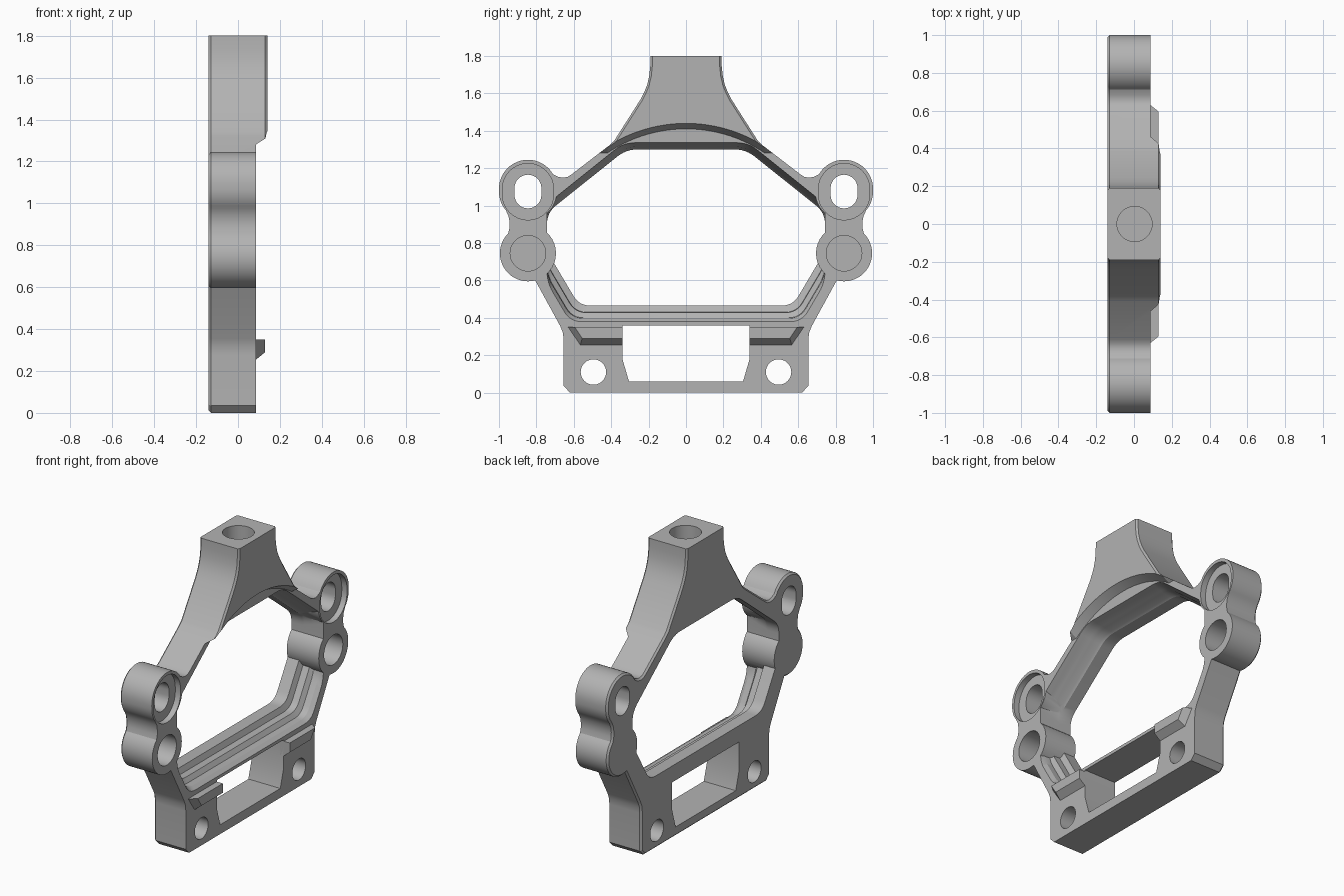
import bpy, bmesh
from math import sin, cos, radians, sqrt
from mathutils import Vector

if "Cube" in bpy.data.objects:
    bpy.data.objects.remove(bpy.data.objects["Cube"])

BACK, FACE, PAD = -0.14, 0.087, 0.14   # plate thickness runs along x

grey = bpy.data.materials.new("plain grey")
grey.use_nodes = True
grey.diffuse_color = (0.45, 0.45, 0.45, 1)
grey.node_tree.nodes["Principled BSDF"].inputs["Base Color"].default_value = (0.45, 0.45, 0.45, 1)


def arc(cy, cz, r, a0, a1, n=16):
    steps = [radians(a0 + (a1 - a0) * i / n) for i in range(n + 1)]
    return [(cy + r * cos(a), cz + r * sin(a)) for a in steps]


def mirrored(half):
    return half + [(-y, z) for y, z in reversed(half)]


def rounded(pts, reach, n=6):
    """Replace each corner with a small curve."""
    out = []
    for i, p in enumerate(pts):
        p = Vector(p)
        a, b = Vector(pts[i - 1]) - p, Vector(pts[(i + 1) % len(pts)]) - p
        a, b = p + a.normalized() * reach, p + b.normalized() * reach
        for k in range(n + 1):
            t = k / n
            q = a * (1 - t) ** 2 + p * 2 * t * (1 - t) + b * t * t
            out.append((q.x, q.y))
    return out


def loft(name, sections, bevel=0):
    """Solid through matching (y, z) outlines placed along x."""
    bm = bmesh.new()
    rings = [[bm.verts.new((x, y, z)) for y, z in pts] for x, pts in sections]
    for r, s in zip(rings, rings[1:]):
        for i in range(len(r)):
            bm.faces.new((r[i - 1], r[i], s[i], s[i - 1]))
    bm.faces.new(rings[0])
    bm.faces.new(rings[-1])
    bmesh.ops.recalc_face_normals(bm, faces=bm.faces)
    if bevel:
        rim = [e for e in bm.edges
               if abs(e.verts[0].co.x - e.verts[1].co.x) < 1e-5
               and min(v.co.z for v in e.verts) < 1.79]
        bmesh.ops.bevel(bm, geom=rim, offset=bevel, segments=1, affect='EDGES')
    mesh = bpy.data.meshes.new(name)
    bm.to_mesh(mesh)
    bm.free()
    mesh.materials.append(grey)
    obj = bpy.data.objects.new(name, mesh)
    bpy.context.collection.objects.link(obj)
    return obj


def prism(name, x0, x1, pts):
    return loft(name, [(x0, pts), (x1, pts)])


def cut(target, cutter):
    mod = target.modifiers.new("cut", 'BOOLEAN')
    mod.operation, mod.solver, mod.object = 'DIFFERENCE', 'EXACT', cutter
    bpy.context.view_layer.objects.active = target
    bpy.ops.object.modifier_apply(modifier=mod.name)
    bpy.data.objects.remove(cutter)


def slot(cy, z0, z1, r):
    return arc(cy, z1, r, 0, 180) + arc(cy, z0, r, 180, 360)


# Outer silhouette: neck, arm, two lugs, leg and foot
LUG = 0.845
half = [(0.19, 1.8), (0.191, 1.745), (0.197, 1.69), (0.208, 1.645), (0.224, 1.605),
        (0.245, 1.565), (0.283, 1.505), (0.385, 1.345), (0.41, 1.322),
        (0.61, 1.168), (0.632, 1.154), (0.657, 1.149), (0.683, 1.154)]
half += arc(LUG, 1.09, 0.155, 150, 0, 20)
half += arc(LUG, 1.075, 0.155, -4, -40, 6)
half += [(0.949, 0.945), (0.943, 0.91), (0.944, 0.88)]
half += arc(LUG, 0.745, 0.15, 45, -105, 20)
half += [(0.672, 0.355), (0.658, 0.32), (0.654, 0.28), (0.654, 0.035), (0.62, 0)]
frame = loft("frame", [(BACK, mirrored(half)), (PAD, mirrored(half))], bevel=0.011)


# Thin the plate below the arched shoulder of the neck
def below_arch(r):
    top = [(y, 0.66 + sqrt(r * r - y * y)) for y in [0.42 * i / 16 for i in range(1, 17)]]
    return mirrored(top + [(1.2, top[-1][1]), (1.2, -0.2)])


cut(frame, loft("arch_cutter", [(FACE, below_arch(0.75)), (0.2, below_arch(0.813))]))


# Main opening, stepped and widening towards the face
def opening(t, b):
    return rounded(mirrored([(0.32 + 0.37 * t, 1.30 + t), (0.743, 0.962 + 1.28 * t),
                             (0.743, 0.756 - 1.96 * b), (0.571 + 0.57 * b, 0.465 - b)]), 0.06)


hole = loft("opening_cutter", [(-0.25, opening(0, 0)), (-0.06, opening(0, 0)),
                               (-0.045, opening(0.008, 0.035)), (0.0, opening(0.015, 0.037)),
                               (0.02, opening(0.022, 0.065)), (0.06, opening(0.03, 0.068)),
                               (FACE, opening(0.036, 0.085)), (0.25, opening(0.036, 0.085))])
# Keep the lugs bulging into the opening
for s in (1, -1):
    cut(hole, prism("upper_lug_keep", -0.4, 0.4, slot(s * LUG, 1.075, 1.09, 0.155)))
    cut(hole, prism("lower_lug_keep", -0.4, 0.4, arc(s * LUG, 0.745, 0.15, 0, 350, 35)))
cut(frame, hole)

# Lower window
window = [(0.34, 0.36), (0.34, 0.18), (0.305, 0.06)]
cut(frame, prism("window_cutter", -0.3, 0.3, mirrored(window)))

# Mounting holes, lug slots with recesses, blind lug sockets
for s in (1, -1):
    cut(frame, prism("foot_hole", -0.3, 0.3, arc(s * 0.495, 0.11, 0.068, 0, 348, 29)))
    cut(frame, prism("lug_slot", -0.3, 0.3, slot(s * LUG, 1.057, 1.093, 0.072)))
    cut(frame, prism("lug_recess", 0.05, 0.3, slot(s * LUG, 1.06, 1.088, 0.137)))
    cut(frame, prism("lug_socket", -0.1, 0.3, arc(s * LUG, 0.745, 0.095, 0, 350, 35)))

# Vertical bolt hole in the top of the neck
bpy.ops.mesh.primitive_cylinder_add(vertices=40, radius=0.093, depth=0.6, location=(0.003, 0, 1.8))
cut(frame, bpy.context.object)

# Sloped ledge tabs beside the window
parts = [frame]
for s, side in ((1, "left"), (-1, "right")):
    base = [(s * y, z) for y, z in ((0.34, 0.255), (0.565, 0.255), (0.63, 0.35), (0.34, 0.35))]
    top = [(s * y, z) for y, z in ((0.34, 0.29), (0.555, 0.29), (0.595, 0.35), (0.34, 0.35))]
    parts.append(loft("ledge_tab_" + side, [(0.06, base), (FACE, base), (0.13, top)]))

# Smooth curved walls, crisp edges
bpy.ops.object.select_all(action='DESELECT')
for p in parts:
    p.select_set(True)
bpy.context.view_layer.objects.active = frame
bpy.ops.object.shade_smooth_by_angle(angle=radians(25))
